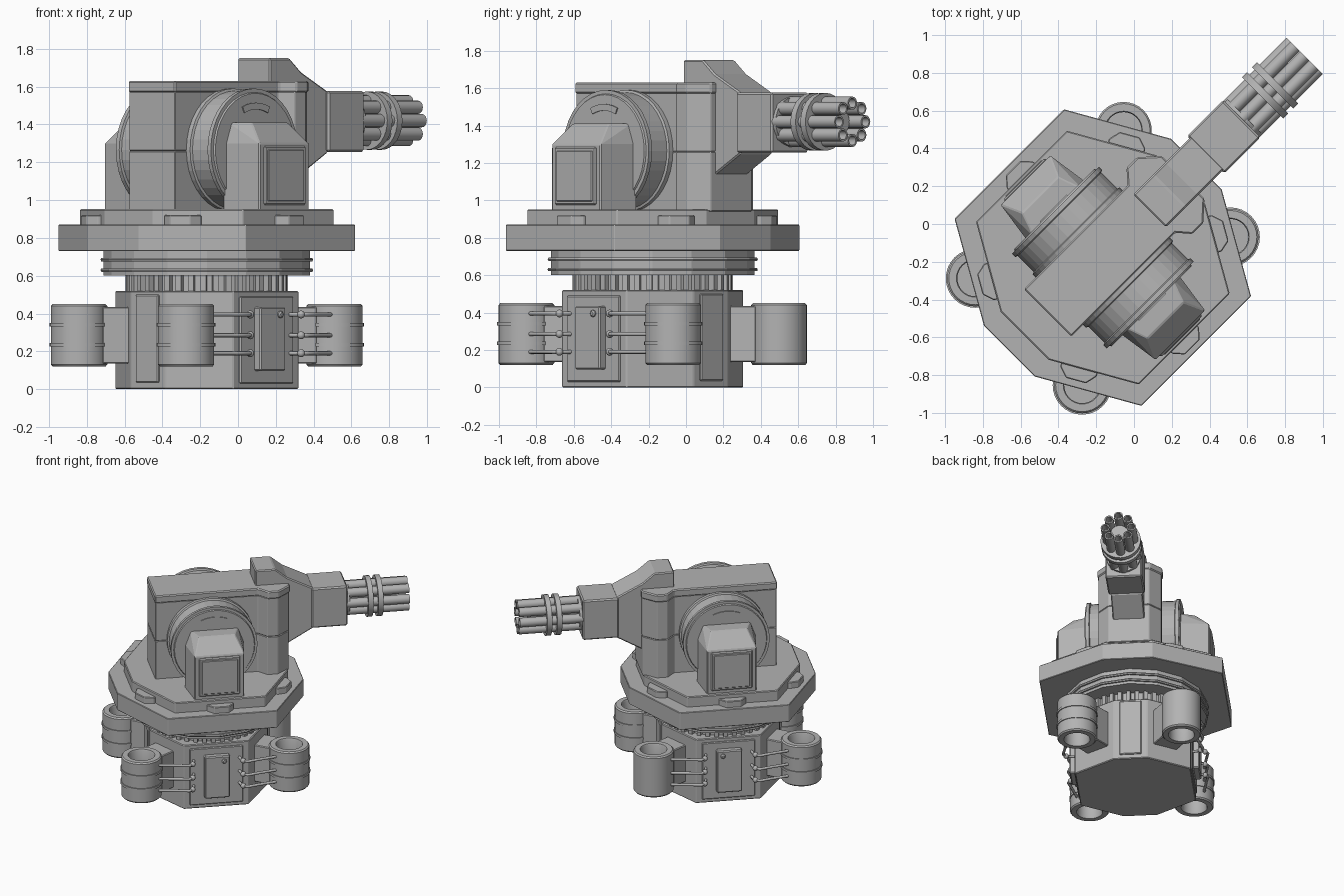
import bpy, bmesh, math
from math import radians, cos, sin, pi
from mathutils import Matrix, Vector

if "Cube" in bpy.data.objects:
    bpy.data.objects.remove(bpy.data.objects["Cube"])

grey = bpy.data.materials.new("gun_grey")
grey.use_nodes = True
COLOUR = (0.45, 0.45, 0.45, 1)
grey.diffuse_color = COLOUR
grey.node_tree.nodes["Principled BSDF"].inputs["Base Color"].default_value = COLOUR

# The turret is built with its gun along +x, then turned and placed
PLACE = Matrix.Translation((-0.165, -0.178, 0)) @ Matrix.Rotation(radians(45), 4, 'Z')
UPRIGHT = Matrix.Rotation(radians(90), 4, 'X')     # profile (x, z), extruded along y
FORWARD = Matrix.Rotation(radians(90), 4, 'Y')     # lathe axis along +x


def finish(name, bm, matrix=Matrix(), bevel=0, smooth=False):
    bmesh.ops.recalc_face_normals(bm, faces=bm.faces)
    for f in bm.faces:
        f.smooth = smooth
    mesh = bpy.data.meshes.new(name)
    bm.to_mesh(mesh)
    bm.free()
    mesh.transform(PLACE @ matrix)
    if smooth:
        mesh.set_sharp_from_angle(angle=radians(35))
    mesh.materials.append(grey)
    ob = bpy.data.objects.new(name, mesh)
    bpy.context.collection.objects.link(ob)
    if bevel:
        mod = ob.modifiers.new("bevel", 'BEVEL')
        mod.width, mod.segments = bevel, 1
    return ob


def prism(name, outline, z0, z1, matrix=Matrix(), bevel=0):
    bm = bmesh.new()
    face = bm.faces.new([bm.verts.new((x, y, z0)) for x, y in outline])
    out = bmesh.ops.extrude_face_region(bm, geom=[face])
    tops = [v for v in out["geom"] if isinstance(v, bmesh.types.BMVert)]
    bmesh.ops.translate(bm, verts=tops, vec=(0, 0, z1 - z0))
    return finish(name, bm, matrix, bevel)


def box(name, x, y, z, matrix=Matrix(), bevel=0):
    rect = [(x[0], y[0]), (x[1], y[0]), (x[1], y[1]), (x[0], y[1])]
    return prism(name, rect, z[0], z[1], matrix, bevel)


def lathe(name, profile, steps, matrix=Matrix(), closed=False, smooth=True):
    bm = bmesh.new()
    rings = [[bm.verts.new((r * cos(2 * pi * i / steps), r * sin(2 * pi * i / steps), h))
              for i in range(steps)] for r, h in profile]
    pairs = list(zip(rings, rings[1:]))
    if closed:
        pairs.append((rings[-1], rings[0]))
    else:
        bm.faces.new(rings[0])
        bm.faces.new(rings[-1])
    for a, b in pairs:
        for i in range(steps):
            j = (i + 1) % steps
            bm.faces.new((a[i], a[j], b[j], b[i]))
    return finish(name, bm, matrix, 0, smooth)


def tube(name, outer, inner, z0, z1, steps, matrix=Matrix()):
    return lathe(name, [(outer, z0), (outer, z1), (inner, z1), (inner, z0)],
                 steps, matrix, closed=True)


def octagon(a, b):
    quarter = [a, b]
    half = quarter + [(-x, y) for x, y in reversed(quarter)]
    return half + [(-x, -y) for x, y in half]


# Pedestal with panels on its four main sides
prism("pedestal", octagon((0.44, 0.13), (0.244, 0.442)), 0, 0.52, bevel=0.006)
for s in (-1, 1):
    end = Matrix.Rotation(0 if s > 0 else pi, 4, 'Z')
    box("end_panel", (0.43, 0.452), (-0.085, 0.085), (0.035, 0.5), end, 0.006)
    box("side_panel", (-0.2, 0.2), (0.43, 0.452), (0.03, 0.49), end, 0.006)
    box("service_box", (-0.095, 0.095), (0.44, 0.497), (0.095, 0.435), end, 0.008)
    lathe("service_knob", [(0.018, 0.49), (0.018, 0.505), (0.01, 0.512)], 12,
          end @ Matrix.Translation((s * 0.05, 0, 0.395)) @ Matrix.Rotation(-pi / 2, 4, 'X'))

# Outrigger drums, their arms and cables
for sx in (-1, 1):
    for sy in (-1, 1):
        centre = Vector((sx * 0.555, sy * 0.40, 0))
        spot = Matrix.Translation(centre)
        turn = Matrix.Rotation(math.atan2(centre.y, centre.x), 4, 'Z')
        box("outrigger_arm", (0.33, 0.575), (-0.1, 0.1), (0.135, 0.435), turn, 0.006)
        lathe("outrigger_drum", [(0.14, 0.12), (0.149, 0.13), (0.149, 0.44), (0.14, 0.45),
                                 (0.1, 0.45), (0.095, 0.44), (0.095, 0.13), (0.1, 0.12)],
              32, spot, closed=True)
        lathe("drum_floor", [(0.097, 0.25), (0.097, 0.3)], 24, spot)
        if not (sx > 0 and sy > 0):
            for z in (0.235, 0.34):
                tube("drum_band", 0.156, 0.14, z - 0.009, z + 0.009, 32, spot)
        for z in (0.19, 0.285, 0.395):
            curve = bpy.data.curves.new("cable", 'CURVE')
            curve.dimensions = '3D'
            curve.bevel_depth, curve.bevel_resolution = 0.011, 2
            path = [(0.17, 0.44), (0.185, 0.515), (0.22, 0.535), (0.3, 0.515), (0.47, 0.48)]
            line = curve.splines.new('POLY')
            line.points.add(len(path) - 1)
            for p, (x, y) in zip(line.points, path):
                p.co = (sx * x, sy * y, z, 1)
            curve.transform(PLACE)
            curve.materials.append(grey)
            cable = bpy.data.objects.new("cable", curve)
            bpy.context.collection.objects.link(cable)
            bm = bmesh.new()
            bmesh.ops.create_uvsphere(bm, u_segments=12, v_segments=8, radius=0.021)
            finish("cable_socket", bm,
                   Matrix.Translation((sx * 0.19, sy * 0.515, z)), smooth=True)

# Toothed turning gear and ribbed collar
TEETH = 40
gear = []
for i in range(TEETH):
    for r, k in ((0.40, 0), (0.40, 0.45), (0.43, 0.5), (0.43, 0.95)):
        a = 2 * pi * (i + k) / TEETH
        gear.append((r * cos(a), r * sin(a)))
prism("turning_gear", gear, 0.51, 0.61)
lathe("collar", [(0.545, 0.6), (0.545, 0.74)], 16, smooth=False)
for z in (0.63, 0.685):
    lathe("collar_rib", [(0.558, z - 0.009), (0.562, z), (0.558, z + 0.009)], 16, smooth=False)

# Deck plates and the clips on their edges
prism("lower_deck", octagon((0.70, 0.19), (0.41, 0.70)), 0.73, 0.87, bevel=0.004)
prism("upper_deck", octagon((0.585, 0.18), (0.34, 0.61)), 0.86, 0.952, bevel=0.006)
slant = math.degrees(math.atan2(0.245, 0.43))
clip = [(-0.03, -0.1), (0.02, -0.1), (0.07, -0.055), (0.07, 0.055), (0.02, 0.1), (-0.03, 0.1)]
clips = [(0, s * 0.6, s * 90) for s in (-1, 1)]
for sy in (-1, 1):
    clips += [(0.50, sy * 0.325, sy * slant), (-0.50, sy * 0.325, 180 - sy * slant)]
for x, y, angle in clips:
    at = Matrix.Translation((x, y, 0)) @ Matrix.Rotation(radians(angle), 4, 'Z')
    prism("deck_clip", clip, 0.865, 0.92, at, 0.005)

# Main housing: two blocks with a seam, and a cap plate
side = [(-0.41, 0.172), (0.36, 0.172), (0.42, 0.24), (0.50, 0.24), (0.595, 0.155)]
housing = [(x, -y) for x, y in side] + list(reversed(side))
cap = [(x * 1.01, y * 1.03) for x, y in housing]
prism("housing_lower", housing, 0.94, 1.26, bevel=0.005)
prism("housing_upper", housing, 1.26, 1.575, bevel=0.005)
prism("housing_cap", cap, 1.57, 1.63, bevel=0.008)

# Side drums with dial marks and armoured covers
for s in (-1, 1):
    hub = Matrix.Translation((0, 0, 1.265)) @ Matrix.Rotation(-s * pi / 2, 4, 'X')
    lathe("elevation_drum", [(0.325, 0.165), (0.325, 0.2), (0.312, 0.205), (0.312, 0.325),
                             (0.325, 0.33), (0.325, 0.355), (0.305, 0.355), (0.3, 0.364)],
          36, hub, smooth=False)
    sweep = [radians(66 + 8 * i) for i in range(7)]
    arc = [(0.25 * cos(a), 0.25 * sin(a)) for a in sweep]
    arc += [(0.215 * cos(a), 0.215 * sin(a)) for a in reversed(sweep)]
    prism("dial_mark", arc, -s * 0.36, -s * 0.371, Matrix.Translation((0, 0, 1.265)) @ UPRIGHT)
    bm = bmesh.new()
    for x, y, z in ((0.22, 0.34, 0.94), (0.185, 0.58, 0.94), (0.22, 0.34, 1.3),
                    (0.185, 0.58, 1.3), (0.18, 0.34, 1.41), (0.135, 0.47, 1.41)):
        bm.verts.new((x, s * y, z))
        bm.verts.new((-x, s * y, z))
    bmesh.ops.convex_hull(bm, input=bm.verts)
    bmesh.ops.dissolve_limit(bm, angle_limit=0.02, verts=bm.verts, edges=bm.edges)
    finish("drum_cover", bm, bevel=0.006)
    plate = sorted((s * 0.57, s * 0.59))
    box("cover_panel", (-0.155, 0.155), plate, (0.975, 1.285), bevel=0.008)
    plate = sorted((s * 0.58, s * 0.596))
    box("cover_inset", (-0.135, 0.135), plate, (0.995, 1.265), bevel=0.004)

# Gun arm and receiver
arm = [(0.35, 1.75), (0.50, 1.75), (0.59, 1.675), (0.785, 1.575),
       (0.785, 1.25), (0.57, 1.125), (0.35, 1.125)]
prism("gun_arm", arm, -0.122, 0.122, UPRIGHT, 0.008)
box("receiver", (0.77, 1.04), (-0.14, 0.14), (1.255, 1.577), bevel=0.01)

# Rotary barrels
AXIS = Matrix.Translation((0, 0, 1.42)) @ FORWARD
lathe("barrel_hub", [(0.068, 1.0), (0.068, 1.42)], 16, AXIS)
lathe("barrel_mount", [(0.13, 1.02), (0.13, 1.06)], 24, AXIS)
for i in range(8):
    a = 2 * pi * i / 8
    at = AXIS @ Matrix.Translation((0.1 * cos(a), 0.1 * sin(a), 0))
    tube("barrel", 0.035, 0.025, 1.03, 1.51, 16, at)
    lathe("barrel_core", [(0.027, 1.04), (0.027, 1.44)], 12, at)
for x in (1.215, 1.29):
    tube("barrel_band", 0.154, 0.09, x - 0.019, x + 0.019, 32, AXIS)
